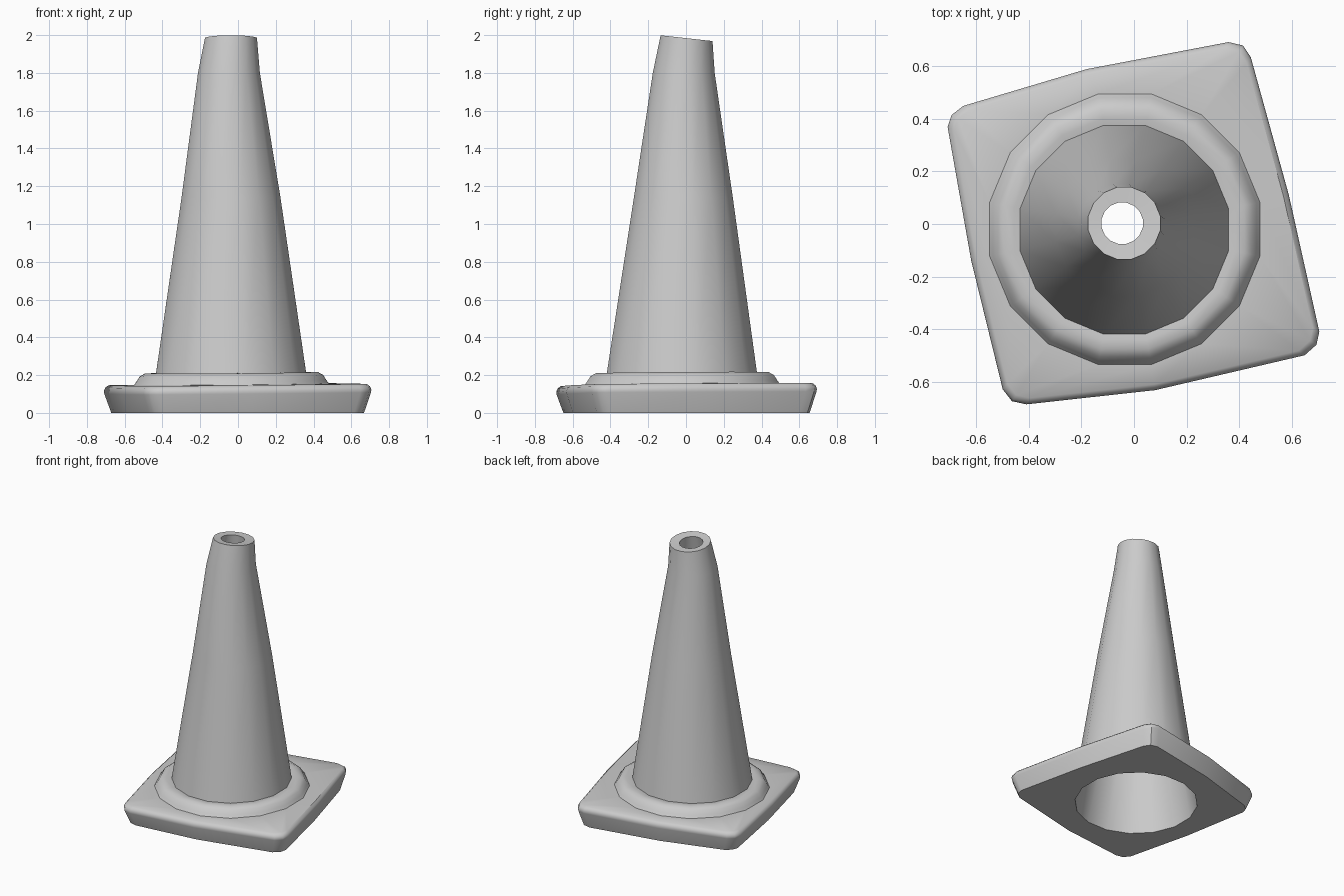
import bpy, bmesh
from math import sin, cos, pi, radians

if "Cube" in bpy.data.objects:
    bpy.data.objects.remove(bpy.data.objects["Cube"])

N = 16
ANG = [pi / N + 2 * pi * i / N for i in range(N)]


def ring(r, z, cx=-0.035, cy=-0.02, sx=0.0, sy=0.0):
    """16-sided loop about (cx, cy); sx, sy tilt it along x and y."""
    pts = [(cx + r * cos(a), cy + r * sin(a)) for a in ANG]
    return [(x, y, z + sx * x + sy * y) for x, y in pts]


def loft(name, loops, closed=False):
    """Skin successive 16-point loops into one object."""
    bm = bmesh.new()
    rows = [[bm.verts.new(p) for p in lp] for lp in loops]
    if closed:
        rows.append(rows[0])
    for a, b in zip(rows, rows[1:]):
        for i in range(N):
            j = (i + 1) % N
            bm.faces.new((a[i], a[j], b[j], b[i]))
    me = bpy.data.meshes.new(name)
    bm.to_mesh(me)
    bm.free()
    ob = bpy.data.objects.new(name, me)
    bpy.context.collection.objects.link(ob)
    bpy.ops.object.select_all(action='DESELECT')
    ob.select_set(True)
    bpy.context.view_layer.objects.active = ob
    bpy.ops.object.shade_smooth_by_angle(angle=radians(40))
    return ob


# Slightly warped square foot: side midpoint, then three corner points, per side
outline = [(0.59, 0.11), (0.445, 0.635), (0.415, 0.68), (0.36, 0.693),
           (-0.18, 0.59), (-0.65, 0.45), (-0.695, 0.415), (-0.71, 0.37),
           (-0.62, -0.14), (-0.50, -0.63), (-0.465, -0.675), (-0.41, -0.687),
           (0.08, -0.633), (0.65, -0.50), (0.695, -0.46), (0.706, -0.41)]
TILT = dict(sx=0.009, sy=0.007)


def foot(s, z, tilt=1.0):
    return [(x * s, y * s, z + tilt * (0.009 * x + 0.007 * y)) for x, y in outline]


# Square base, open in the middle
loft("base", [ring(0.415, 0), foot(0.945, 0, 0), foot(0.997, 0.105),
              foot(1.0, 0.12), foot(0.99, 0.137), foot(0.965, 0.15),
              ring(0.525, 0.152, **TILT)])

# Raised collar round the foot of the cone
loft("collar", [ring(0.525, 0.152, **TILT), ring(0.512, 0.17, **TILT),
                ring(0.495, 0.197, **TILT), ring(0.465, 0.213, **TILT),
                ring(0.43, 0.213, **TILT), ring(0.40, 0.208, **TILT)])

# Hollow cone: outer wall, top rim, inner wall down to the underside
loft("cone", [ring(0.406, 0.206, -0.037, -0.022, **TILT),
              ring(0.267, 1.14, -0.037, -0.014),
              ring(0.167, 1.80, -0.048, -0.012),
              ring(0.140, 1.984, -0.037, 0.003, sy=-0.11),
              ring(0.080, 1.980, -0.045, 0.003, sy=-0.11),
              ring(0.110, 1.80, -0.045, -0.01),
              ring(0.225, 1.14, -0.037, -0.014),
              ring(0.415, 0)])
